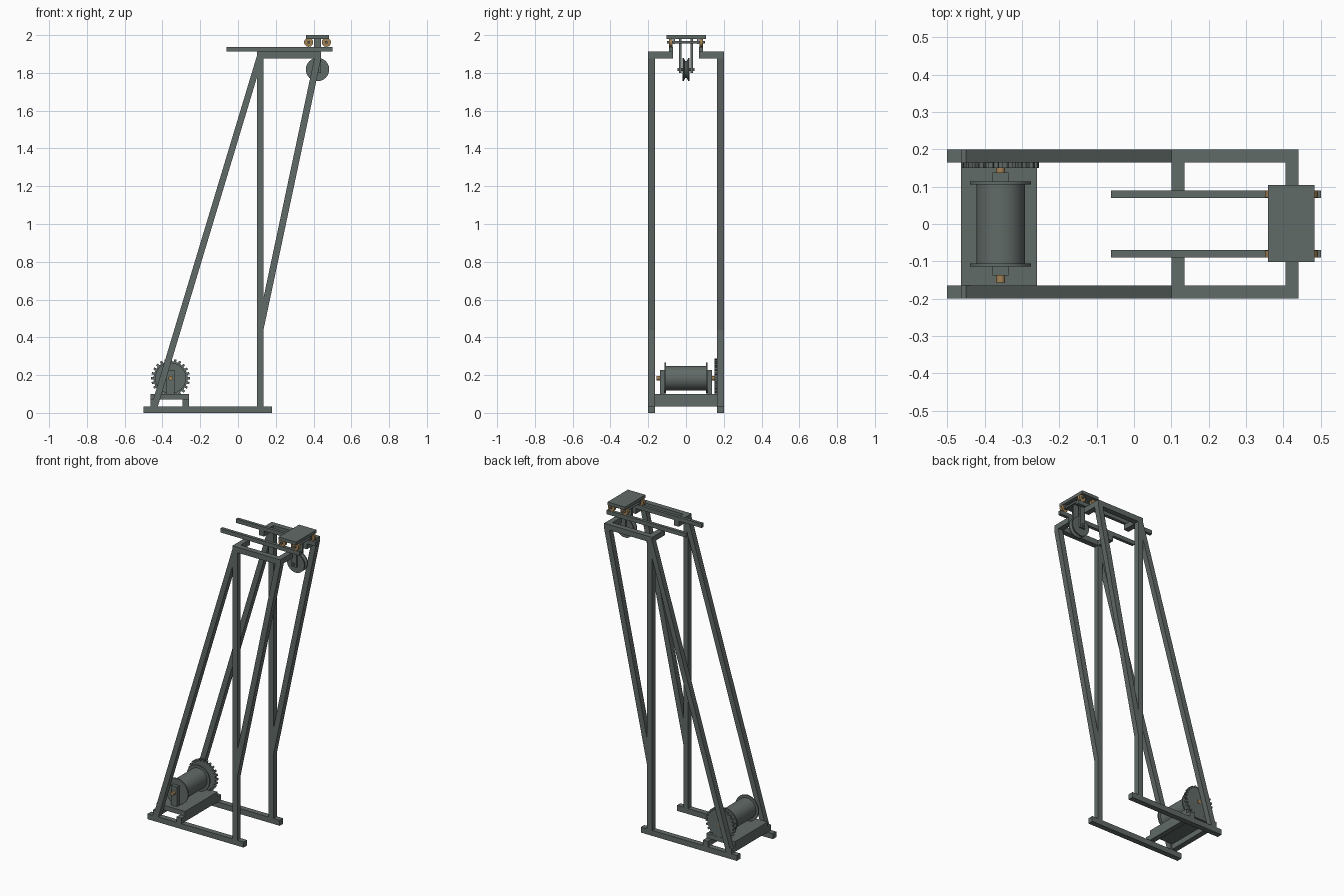
import bpy, bmesh
from math import pi, cos, sin
from mathutils import Matrix, Vector

if "Cube" in bpy.data.objects:
    bpy.data.objects.remove(bpy.data.objects["Cube"])


def material(name, rgb):
    m = bpy.data.materials.new(name)
    m.diffuse_color = (*rgb, 1)
    m.use_nodes = True
    m.node_tree.nodes["Principled BSDF"].inputs["Base Color"].default_value = m.diffuse_color
    return m


STEEL = material("painted_steel", (0.12, 0.145, 0.135))
BRASS = material("brass", (0.36, 0.22, 0.09))


def finish(name, bm, mat, smooth=False):
    bmesh.ops.recalc_face_normals(bm, faces=bm.faces)
    me = bpy.data.meshes.new(name)
    bm.to_mesh(me)
    bm.free()
    me.materials.append(mat)
    ob = bpy.data.objects.new(name, me)
    bpy.context.collection.objects.link(ob)
    if smooth:
        bpy.ops.object.select_all(action='DESELECT')
        bpy.context.view_layer.objects.active = ob
        ob.select_set(True)
        bpy.ops.object.shade_smooth_by_angle(angle=0.6)
    return ob


def extrude_y(name, xz, y0, y1, mat=STEEL):
    """Prism with an x-z outline running from y0 to y1."""
    bm = bmesh.new()
    f = bm.faces.new([bm.verts.new((x, y0, z)) for x, z in xz])
    r = bmesh.ops.extrude_face_region(bm, geom=[f])
    vs = [g for g in r["geom"] if isinstance(g, bmesh.types.BMVert)]
    bmesh.ops.translate(bm, verts=vs, vec=(0, y1 - y0, 0))
    return finish(name, bm, mat)


def box(name, x, y, z, mat=STEEL):
    return extrude_y(name, [(x[0], z[0]), (x[1], z[0]), (x[1], z[1]), (x[0], z[1])], *y, mat)


def lathe_y(name, cx, cz, profile, mat=STEEL, n=40):
    """Revolve (y, radius) points about an axis along y."""
    bm = bmesh.new()
    rings = [[bm.verts.new((cx + r * cos(2 * pi * i / n), y, cz + r * sin(2 * pi * i / n)))
              for i in range(n)] for y, r in profile]
    for a, b in zip(rings, rings[1:]):
        for i in range(n):
            bm.faces.new((a[i], a[(i + 1) % n], b[(i + 1) % n], b[i]))
    bm.faces.new(rings[0])
    bm.faces.new(rings[-1])
    return finish(name, bm, mat, True)


def rod(name, cx, cz, r, y0, y1, mat=STEEL, n=32):
    return lathe_y(name, cx, cz, [(y0, r), (y1, r)], mat, n)


# Side frames, mirrored left and right
T = 0.035
for side, s in (("near", -1), ("far", 1)):
    def yy(a, b):
        return tuple(sorted((s * a, s * b)))
    outer = yy(0.165, 0.2)
    box(side + "_base_rail", (-0.5, 0.18), outer, (0, T))
    box(side + "_post", (0.1, 0.135), outer, (T, 1.912))
    box(side + "_top_arm", (0.135, 0.44), outer, (1.877, 1.912))
    extrude_y(side + "_back_brace",
              [(-0.46, T), (-0.424, T), (0.1, 1.775), (0.1, 1.89)], *outer)
    extrude_y(side + "_front_brace",
              [(0.135, 0.44), (0.44, 1.877), (0.404, 1.877), (0.135, 0.61)], *outer)
    box(side + "_rear_rail_bracket", (0.1, 0.135), yy(0.07, 0.165), (1.877, 1.912))
    box(side + "_front_rail_bracket", (0.405, 0.44), yy(0.07, 0.165), (1.877, 1.912))
    box(side + "_trolley_rail", (-0.062, 0.5), yy(0.07, 0.09), (1.912, 1.938))

# Winch bed
for name, x in (("rear", -0.463), ("front", -0.295)):
    box(name + "_bed_beam", (x, x + T), (-0.2, 0.2), (T, 0.07))
box("winch_plate", (-0.463, -0.26), (-0.165, 0.165), (0.07, 0.1))

# Winch drum, bearings, shaft
WX, WZ = -0.357, 0.184
lathe_y("winch_drum", WX, WZ, [(-0.114, 0.082), (-0.106, 0.082), (-0.106, 0.065),
                               (0.106, 0.065), (0.106, 0.082), (0.114, 0.082)])
for side, y in (("near", -0.138), ("far", 0.114)):
    box(side + "_bearing_block", (WX - 0.021, WX + 0.021), (y, y + 0.024), (0.1, 0.226))
rod("winch_shaft", WX, WZ, 0.012, -0.157, 0.168, BRASS, 24)

# Toothed drive gear
N = 24
gear = []
for i in range(N):
    for f, r in ((-0.27, 0.09), (-0.22, 0.103), (0.22, 0.103), (0.27, 0.09)):
        a = 2 * pi * (i + f) / N
        gear.append((WX + r * cos(a), WZ + r * sin(a)))
extrude_y("drive_gear", gear, 0.15, 0.164)

# Trolley plate, wheels and axles
PX = 0.421
box("trolley_plate", (0.359, 0.483), (-0.102, 0.105), (1.98, 2.0))
for name, x in (("rear", PX - 0.047), ("front", PX + 0.047)):
    rod(name + "_axle", x, 1.962, 0.007, -0.1, 0.1, STEEL, 16)
    for side, s in (("near", -1), ("far", 1)):
        rod(f"{name}_{side}_wheel", x, 1.962, 0.024, s * 0.08 - 0.009, s * 0.08 + 0.009, BRASS, 24)
        y = s * 0.062
        box(f"{name}_{side}_axle_hanger", (x - 0.01, x + 0.01), (y - 0.004, y + 0.004), (1.952, 1.98))

# Hanging pulley
PZ = 1.818
for side, y in (("near", -0.037), ("far", 0.025)):
    box(side + "_pulley_strap", (PX - 0.018, PX + 0.018), (y, y + 0.012), (PZ - 0.018, 1.98))
lathe_y("pulley", PX, PZ, [(-0.018, 0.062), (-0.012, 0.062), (-0.005, 0.046),
                           (0.005, 0.046), (0.012, 0.062), (0.018, 0.062)])
rod("pulley_pin", PX, PZ, 0.009, -0.045, 0.045, STEEL, 16)
